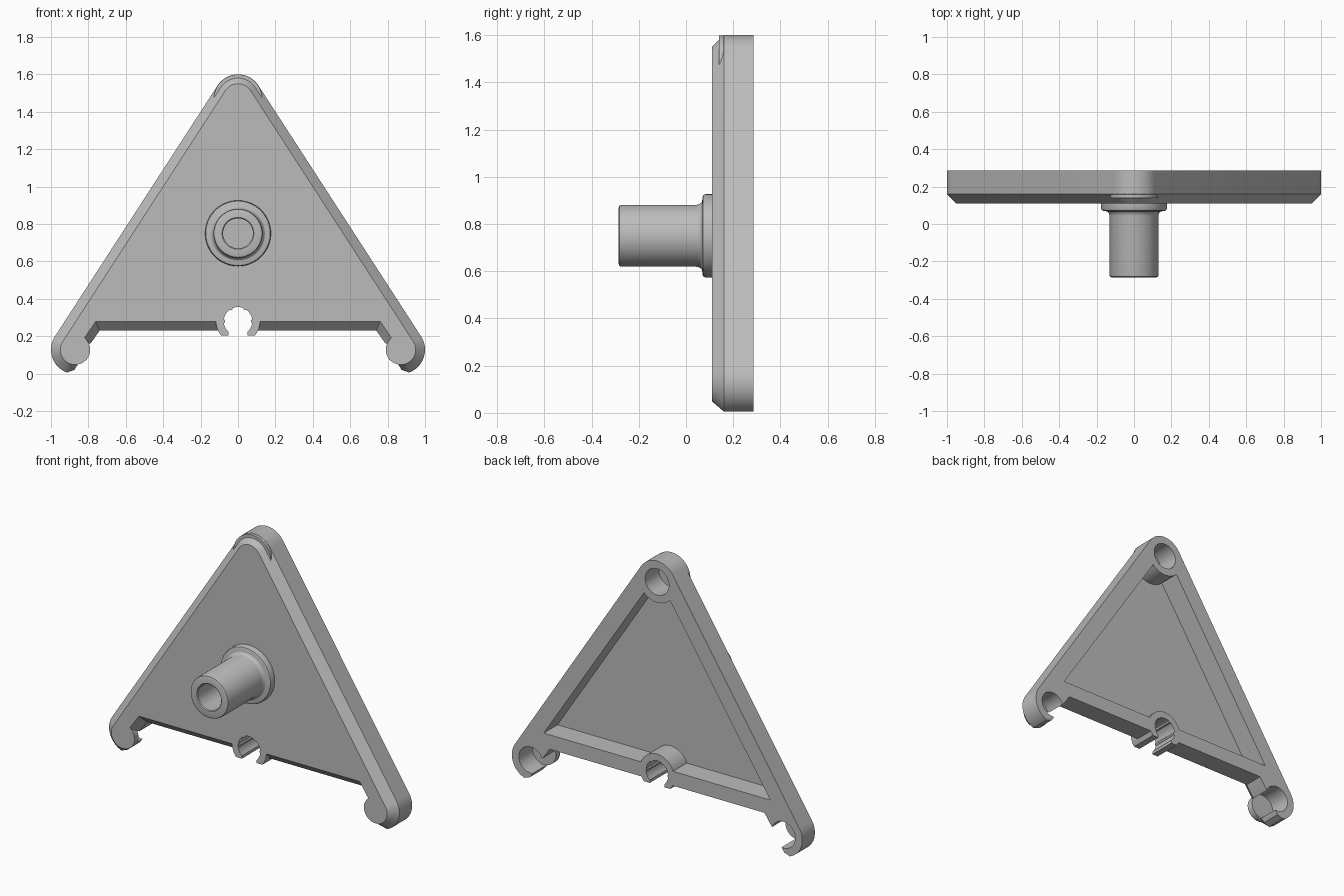
import bpy, bmesh
from math import cos, sin, radians
from mathutils import Matrix, Vector

cube = bpy.data.objects.get("Cube")
if cube:
    bpy.data.objects.remove(cube, do_unlink=True)

grey = bpy.data.materials.new("light_grey")
grey.use_nodes = True
grey.diffuse_color = (0.5, 0.5, 0.5, 1)
grey.node_tree.nodes["Principled BSDF"].inputs["Base Color"].default_value = (0.5, 0.5, 0.5, 1)

FRONT, BACK, FLOOR, CHAMFER = 0.11, 0.285, 0.15, 0.05
APEX, CORNER, CLIP = (0, 1.47), (-0.87, 0.128), (0, 0.28)


def finish(name, bm):
    bmesh.ops.recalc_face_normals(bm, faces=bm.faces[:])
    mesh = bpy.data.meshes.new(name)
    bm.to_mesh(mesh)
    bm.free()
    obj = bpy.data.objects.new(name, mesh)
    bpy.context.collection.objects.link(obj)
    mesh.materials.append(grey)
    return obj


def loft(name, layers):
    """Solid through matching (y, outline) layers."""
    bm = bmesh.new()
    rings = [[bm.verts.new((x, y, z)) for x, z in pts] for y, pts in layers]
    n = len(rings[0])
    for a, b in zip(rings, rings[1:]):
        for i in range(n):
            j = (i + 1) % n
            bm.faces.new((a[i], a[j], b[j], b[i]))
    bm.faces.new(rings[0])
    bm.faces.new(rings[-1])
    return finish(name, bm)


def arc(centre, r, start, end, steps):
    angles = [radians(start + (end - start) * i / steps) for i in range(steps + 1)]
    return [(centre[0] + r * cos(a), centre[1] + r * sin(a)) for a in angles]


def cylinder(name, centre, r, y0, y1, sides=48):
    ring = arc(centre, r, 0, 360, sides)[:-1]
    return loft(name, [(y0, ring), (y1, ring)])


def box(name, x0, x1, z0, z1):
    pts = [(x0, z0), (x1, z0), (x1, z1), (x0, z1)]
    return loft(name, [(FRONT - 0.1, pts), (BACK + 0.1, pts)])


def combine(target, operation, tool):
    mod = target.modifiers.new(operation.lower(), 'BOOLEAN')
    mod.operation, mod.object, mod.solver = operation, tool, 'EXACT'
    bpy.context.view_layer.objects.active = target
    bpy.ops.object.modifier_apply(modifier=mod.name)
    bpy.data.objects.remove(tool, do_unlink=True)


def outline(inset):
    """Rounded triangle with hooked lower corners; t blends to the chamfered edge."""
    t = inset / CHAMFER
    mix = lambda a, b: a + (b - a) * t
    r = 0.13 - inset
    half = arc(APEX, r, 90, 147, 10) + arc(CORNER, r, 147, 250, 16)
    half.append((mix(-0.875, -0.885), mix(0.02, 0.049)))
    half += arc(CORNER, 0.08, -80, mix(20, 46), 12)
    half.append((mix(-0.785, -0.82), mix(0.165, 0.192)))
    half.append((mix(-0.74, -0.76), mix(0.23, 0.28)))
    return half + [(-x, z) for x, z in reversed(half[1:])]


# Plate with chamfered front edge
plate = loft("triangular_plate", [(FRONT, outline(CHAMFER)),
                                  (FRONT + CHAMFER, outline(0)), (BACK, outline(0))])

# Hollow back
pocket = [(-0.78, 0.32), (0.78, 0.32), (0, 1.516)]
combine(plate, 'DIFFERENCE', loft("pocket", [(FLOOR, pocket), (BACK + 0.1, pocket)]))

# Bosses around the apex hole and the clip
combine(plate, 'UNION', cylinder("apex_boss", APEX, 0.129, FLOOR - 0.01, BACK))
combine(plate, 'UNION', cylinder("clip_boss", CLIP, 0.118, FRONT, BACK))

# Blind corner sockets
for centre in (APEX, CORNER, (-CORNER[0], CORNER[1])):
    combine(plate, 'DIFFERENCE', cylinder("socket", centre, 0.082, FLOOR, BACK + 0.1))

# Open clip at the bottom edge
combine(plate, 'DIFFERENCE', cylinder("clip_hole", CLIP, 0.076, FRONT - 0.1, BACK + 0.1))
combine(plate, 'DIFFERENCE', box("clip_gap", -0.05, 0.05, 0.1, 0.26))
combine(plate, 'DIFFERENCE', box("clip_trim", -0.2, 0.2, 0.1, 0.205))

# Grip ribs inside the clip
for i, angle in enumerate((0, 60, 120, 180)):
    a = radians(angle)
    spot = (CLIP[0] + 0.079 * cos(a), CLIP[1] + 0.079 * sin(a))
    cylinder(f"clip_rib_{i + 1}", spot, 0.01, FRONT + 0.002, BACK - 0.002, 12)

# Hollow stem with a filleted flange, turned about the y axis
profile = [(0, 0.1), (0.08, 0.1), (0.08, -0.28), (0.085, -0.285), (0.12, -0.285),
           (0.128, -0.282), (0.131, -0.273), (0.131, 0.045)]
profile += [(0.156 - 0.025 * cos(radians(a)), 0.045 + 0.025 * sin(radians(a)))
            for a in (30, 60, 90)]
profile += [(0.165, 0.07), (0.172, 0.073), (0.176, 0.082), (0.176, 0.115), (0, 0.115)]
bm = bmesh.new()
verts = [bm.verts.new((r, y, 0)) for r, y in profile]
edges = [bm.edges.new(pair) for pair in zip(verts, verts[1:])]
bmesh.ops.spin(bm, geom=verts + edges, cent=(0, 0, 0), axis=(0, 1, 0),
               angle=radians(360), steps=64)
bmesh.ops.remove_doubles(bm, verts=bm.verts[:], dist=0.0001)
bmesh.ops.transform(bm, matrix=Matrix.Translation(Vector((0, 0, 0.75))), verts=bm.verts[:])
finish("stem", bm)

# Smooth curved walls, keep hard edges
for obj in bpy.context.collection.objects:
    if obj.type == 'MESH':
        bpy.ops.object.select_all(action='DESELECT')
        obj.select_set(True)
        bpy.context.view_layer.objects.active = obj
        bpy.ops.object.shade_smooth_by_angle(angle=radians(30))
